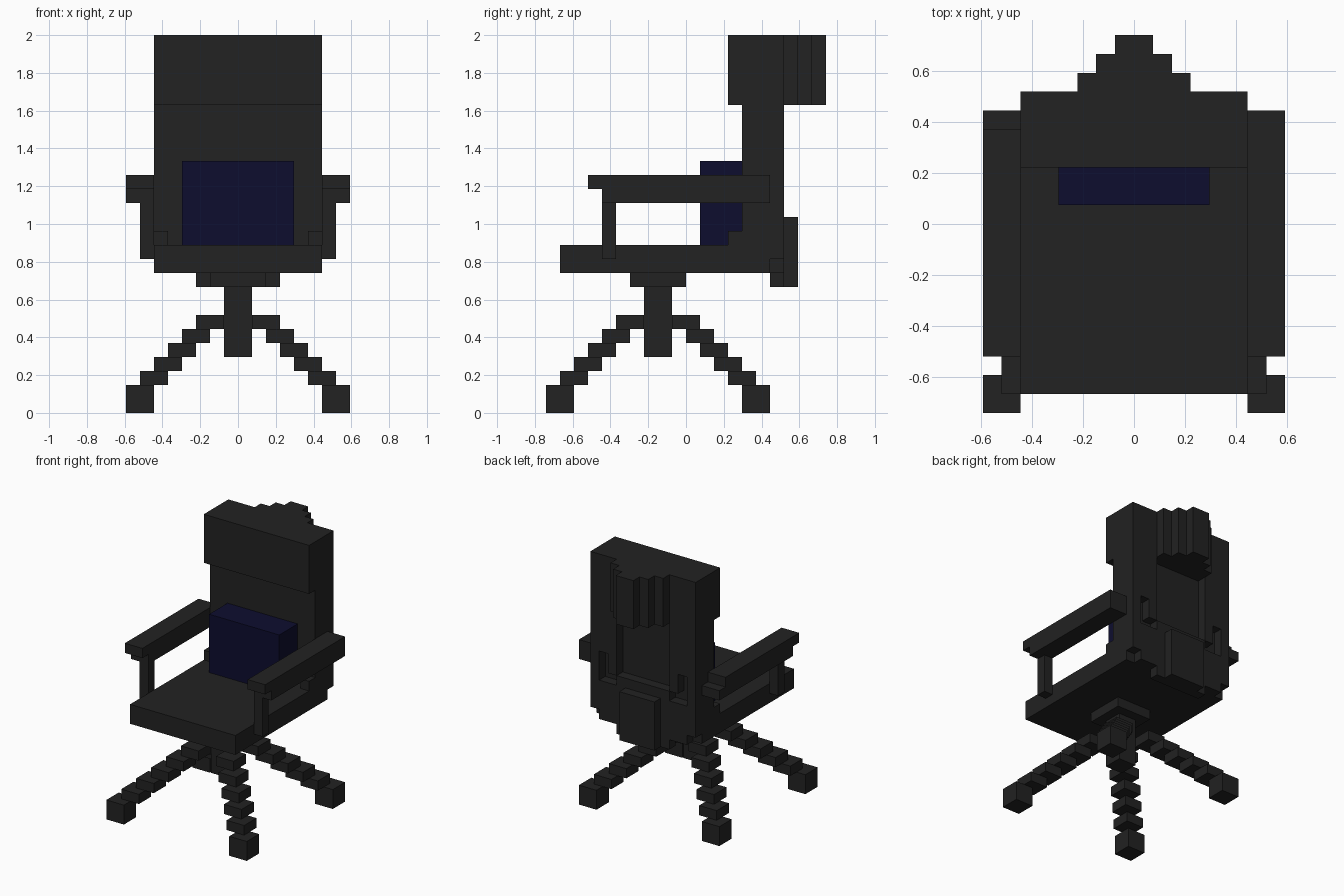
import bpy
import bmesh
from mathutils import Matrix, Vector

U = 2 / 27  # size of one block

cube = bpy.data.objects.get("Cube")
if cube:
    bpy.data.objects.remove(cube, do_unlink=True)


def material(name, rgb):
    mat = bpy.data.materials.new(name)
    mat.use_nodes = True
    color = (*rgb, 1)
    mat.diffuse_color = color
    mat.node_tree.nodes["Principled BSDF"].inputs["Base Color"].default_value = color
    return mat


black = material("charcoal black", (0.016, 0.016, 0.016))
navy = material("navy blue", (0.004, 0.004, 0.028))


def part(name, boxes, mat=black):
    """Join boxes, each given as block ranges (x0, x1, y0, y1, z0, z1)."""
    bm = bmesh.new()
    for x0, x1, y0, y1, z0, z1 in boxes:
        centre = Vector((x0 + x1, y0 + y1, z0 + z1)) * U / 2
        size = Vector((x1 - x0, y1 - y0, z1 - z0)) * U
        bmesh.ops.create_cube(
            bm, size=1, matrix=Matrix.Translation(centre) @ Matrix.Diagonal(size).to_4x4())
    mesh = bpy.data.meshes.new(name)
    bm.to_mesh(mesh)
    bm.free()
    mesh.materials.append(mat)
    obj = bpy.data.objects.new(name, mesh)
    bpy.context.collection.objects.link(obj)


def flip(box, axis, pivot=0):
    """Mirror a box across the given axis."""
    b = list(box)
    i = axis * 2
    b[i], b[i + 1] = 2 * pivot - b[i + 1], 2 * pivot - b[i]
    return tuple(b)


def both_sides(boxes):
    return boxes + [flip(b, 0) for b in boxes]


# Base: four diagonal stepped legs with feet, around a post
HUB = -2
leg = [(i, i + 2, HUB + i, HUB + i + 2, 7 - i, 8 - i) for i in range(1, 6)]
foot = [(6, 8, HUB + 6, HUB + 8, 0, 2)]
for side in ("left", "right"):
    for end in ("back", "front"):
        for label, boxes in (("leg", leg), ("foot", foot)):
            if side == "right":
                boxes = [flip(b, 0) for b in boxes]
            if end == "front":
                boxes = [flip(b, 1, HUB) for b in boxes]
            part(f"{end}_{side}_{label}", boxes)
part("post", [(-1, 1, HUB - 1, HUB + 1, 4, 9)])
part("seat_plate", [(-2, 2, HUB - 2, HUB + 2, 9, 10)])

# Seat with small rear corner blocks
part("seat", [(-6, 6, -9, 6, 10, 12)])
part("seat_corners", both_sides([(5, 6, 3, 4, 12, 13)]))

# Backrest: front slab plus a rear layer leaving a panel recess and side slots
part("backrest", [(-6, 6, 4, 6, 12, 22)])
part("backrest_rear", [(-3, 3, 6, 7, 10, 15)] + both_sides([
    (5, 6, 6, 7, 11, 22),
    (4, 5, 6, 7, 10, 14), (4, 5, 6, 7, 17, 22),
    (3, 4, 6, 7, 10, 14), (3, 4, 6, 7, 15, 22)]))
part("back_bracket", [(-2, 2, 7, 8, 9, 14), (-3, 3, 6, 7, 9, 10)])

# Headrest with stepped rear
part("headrest", [(-6, 6, 3, 7, 22, 27)])
part("headrest_steps", [(-w, w, 10 - w, 11 - w, 22, 27) for w in (1, 2, 3)])

# Cushion
part("cushion", [(-4, 4, 1, 4, 12, 18)], navy)

# Armrests; the right one has a lowered rear end
part("left_armrest", [(6, 8, -7, 6, 16, 17), (6, 8, -6, 6, 15, 16)])
part("right_armrest", [(-8, -6, -7, 5, 16, 17), (-8, -6, -6, 6, 15, 16)])
part("armrest_posts", both_sides([(6, 7, -6, -5, 11, 15)]))
